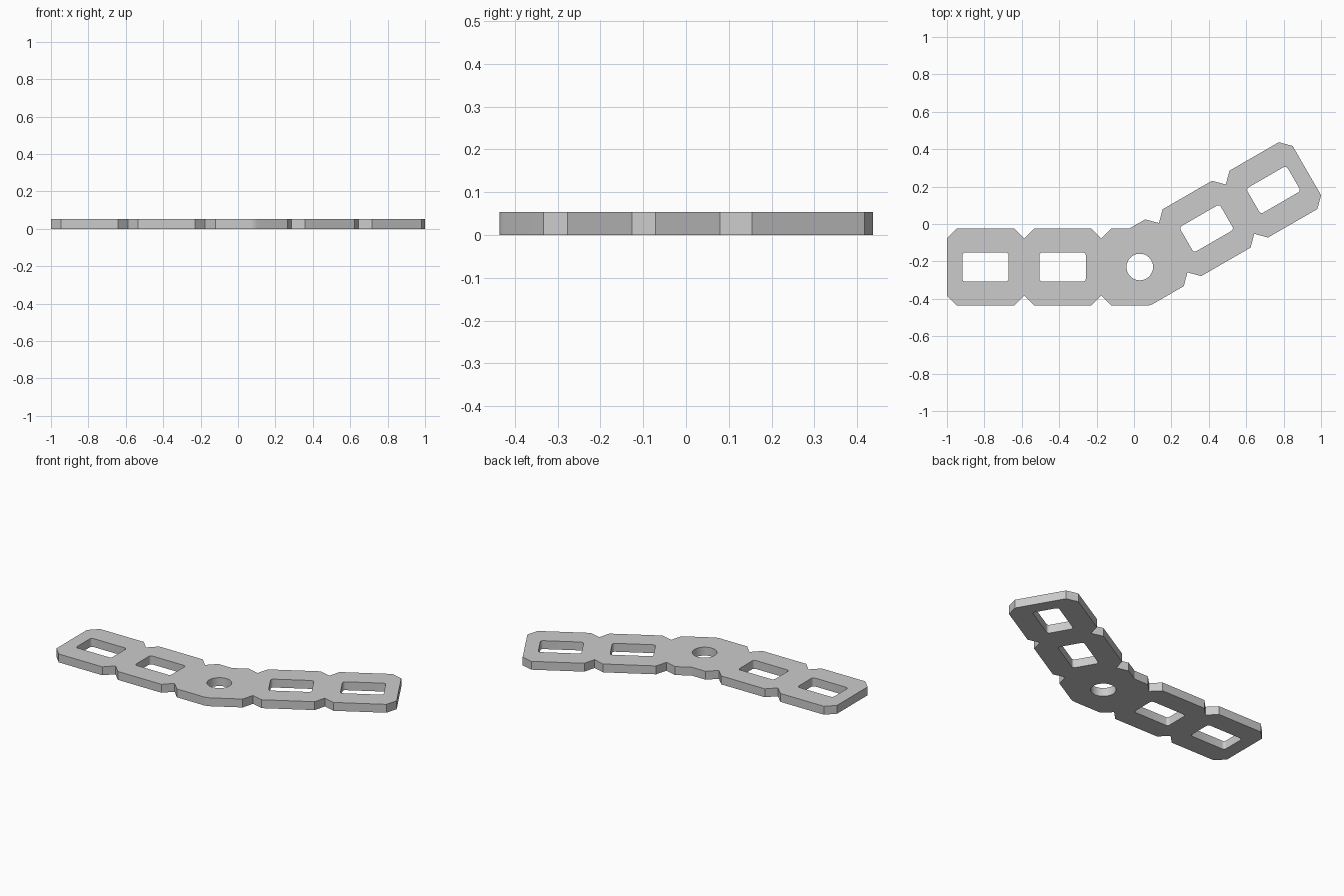
import bpy, bmesh
from math import sin, cos, tan, pi, radians
from mathutils import Vector, Matrix

if "Cube" in bpy.data.objects:
    bpy.data.objects.remove(bpy.data.objects["Cube"])

M = 0.4125                 # length of one link segment
H = M / 2                  # half width
C = 0.054                  # corner chamfer / notch depth
T = 0.053                  # plate thickness
BEND = radians(30)
HINGE = Vector((0.031, -0.230))
LEFT, RIGHT = 0, 1


def place(arm, d, v):
    """Point at distance d along an arm from the hinge, offset v sideways."""
    if arm == LEFT:
        return HINGE + Vector((-d, v))
    return HINGE + Matrix.Rotation(BEND, 2) @ Vector((d, v))


def arm_edge(arm, side):
    """Notched edge of one arm, from the hinge outwards."""
    pts = []
    for k in range(3):
        d = (k + 0.5) * M
        pts += [(d - C, H), (d, H - C)]
        if k < 2:
            pts.append((d + C, H))
    return [place(arm, d, side * v) for d, v in pts]


def arc(centre, r, a0, a1, n):
    return [centre + r * Vector((cos(a0 + (a1 - a0) * i / n),
                                 sin(a0 + (a1 - a0) * i / n))) for i in range(n + 1)]


def window(arm, d, hx=0.124, hy=0.078, r=0.016):
    """Rounded rectangular slot centred on a segment."""
    pts = []
    for q, (sx, sy) in enumerate([(1, 1), (-1, 1), (-1, -1), (1, -1)]):
        c = Vector((sx * (hx - r), sy * (hy - r)))
        pts += arc(c, r, q * pi / 2, (q + 1) * pi / 2, 5)
    return [place(arm, d + p.x, p.y) for p in pts]


# outline: lower edge with rounded outer bend, upper edge with sharp inner bend
R = 0.075
miter = H * tan(BEND / 2)
bend_centre = HINGE + Vector((miter - R * tan(BEND / 2), R - H))
outline = (arm_edge(LEFT, -1)[::-1]
           + arc(bend_centre, R, -pi / 2, -pi / 2 + BEND, 8)
           + arm_edge(RIGHT, -1)
           + arm_edge(RIGHT, 1)[::-1]
           + [HINGE + Vector((-miter, H))]
           + arm_edge(LEFT, 1))

# openings: round centre hole and two windows per arm
loops = [outline, arc(HINGE, 0.071, 0, 2 * pi, 48)[:-1]]
loops += [window(arm, k * M) for arm in (LEFT, RIGHT) for k in (1, 2)]

# filled, extruded profile
curve = bpy.data.curves.new("angled_link_plate", 'CURVE')
curve.dimensions = '2D'
curve.fill_mode = 'BOTH'
curve.extrude = T / 2
for pts in loops:
    s = curve.splines.new('POLY')
    s.points.add(len(pts) - 1)
    for p, co in zip(s.points, pts):
        p.co = (co.x, co.y, 0, 1)
    s.use_cyclic_u = True
plate = bpy.data.objects.new("angled_link_plate", curve)
bpy.context.collection.objects.link(plate)
bpy.context.view_layer.objects.active = plate
plate.select_set(True)
bpy.ops.object.convert(target='MESH')
plate = bpy.context.object

# weld caps to walls and rest the plate on the ground
bm = bmesh.new()
bm.from_mesh(plate.data)
bmesh.ops.remove_doubles(bm, verts=bm.verts, dist=1e-5)
bmesh.ops.translate(bm, verts=bm.verts, vec=(0, 0, T / 2))
bmesh.ops.recalc_face_normals(bm, faces=bm.faces)
bm.to_mesh(plate.data)
bm.free()
bpy.ops.object.shade_smooth_by_angle(angle=radians(25))
